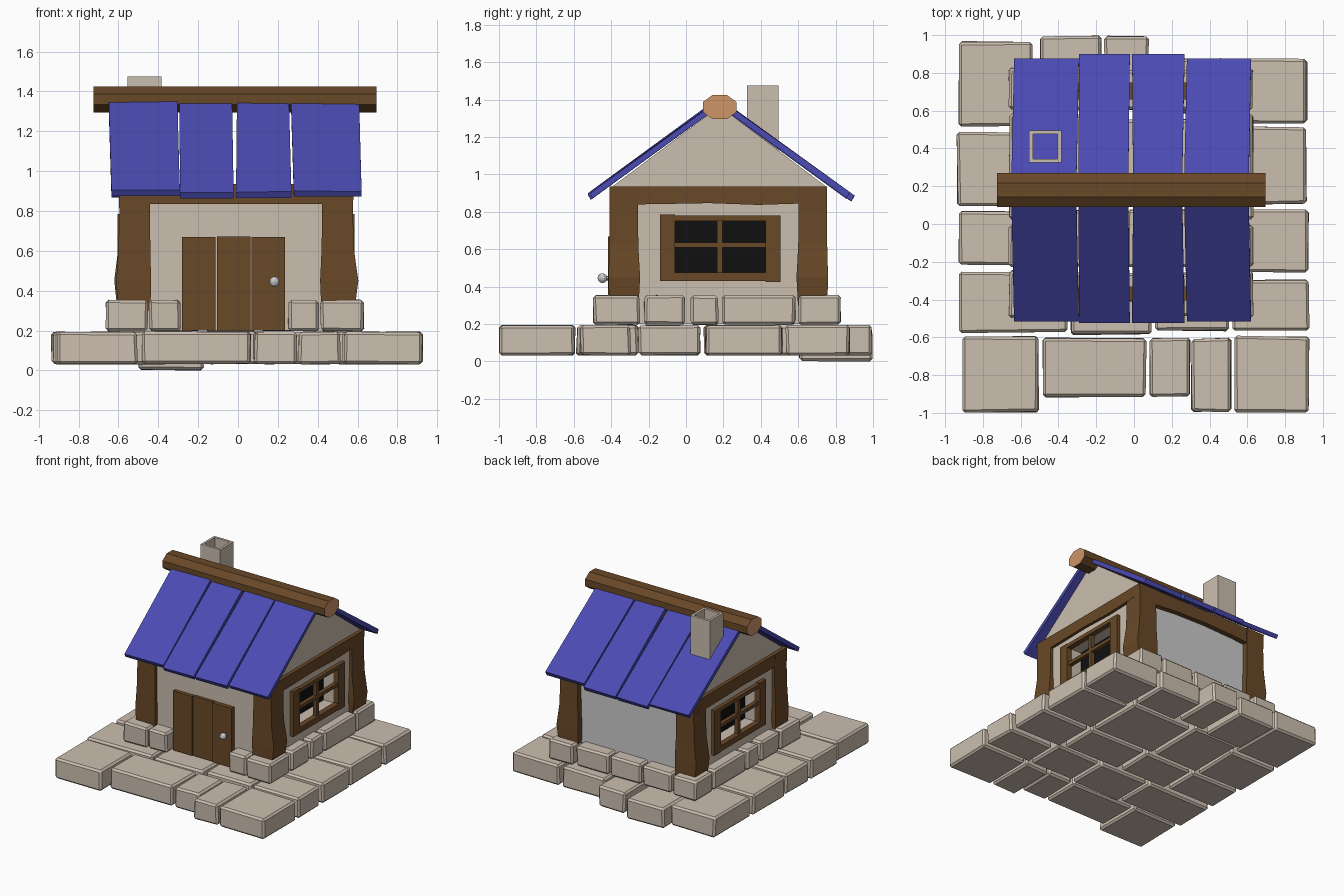
import bpy, bmesh, random
from math import cos, sin, pi
from mathutils import Vector

if "Cube" in bpy.data.objects:
    bpy.data.objects.remove(bpy.data.objects["Cube"])

random.seed(4)


def material(name, rgb):
    m = bpy.data.materials.new(name)
    m.diffuse_color = (*rgb, 1)
    m.use_nodes = True
    m.node_tree.nodes["Principled BSDF"].inputs["Base Color"].default_value = m.diffuse_color
    return m


STONE = material("stone", (0.60, 0.515, 0.43))
WOOD = material("wood", (0.14, 0.065, 0.02))
CUT = material("cut_wood", (0.61, 0.30, 0.14))
BLUE = material("roof_blue", (0.07, 0.07, 0.45))
DARK = material("dark_glass", (0.005, 0.005, 0.005))


def finish(bm, name, mat):
    bmesh.ops.recalc_face_normals(bm, faces=bm.faces)
    me = bpy.data.meshes.new(name)
    bm.to_mesh(me)
    bm.free()
    ob = bpy.data.objects.new(name, me)
    bpy.context.collection.objects.link(ob)
    if mat:
        me.materials.append(mat)
    return ob


def loft(name, rings, mat, caps=True):
    """Skin a sequence of equal-length point rings."""
    bm = bmesh.new()
    vs = [[bm.verts.new(p) for p in r] for r in rings]
    n = len(vs[0])
    for a, b in zip(vs, vs[1:]):
        for i in range(n):
            bm.faces.new((a[i], a[(i + 1) % n], b[(i + 1) % n], b[i]))
    if caps:
        bm.faces.new(vs[0])
        bm.faces.new(vs[-1])
    return finish(bm, name, mat)


def rect_z(x0, x1, y0, y1, z):
    return [(x0, y0, z), (x1, y0, z), (x1, y1, z), (x0, y1, z)]


def rect_x(x, y0, y1, z0, z1):
    return [(x, y0, z0), (x, y1, z0), (x, y1, z1), (x, y0, z1)]


def box(name, x0, x1, y0, y1, z0, z1, mat):
    return loft(name, [rect_z(x0, x1, y0, y1, z) for z in (z0, z1)], mat)


def stone(name, x0, x1, y0, y1, z0, z1):
    """Rough block: corners pulled in at random, edges chamfered."""
    bm = bmesh.new()
    bmesh.ops.create_cube(bm, size=1)
    c = Vector(((x0 + x1) / 2, (y0 + y1) / 2, (z0 + z1) / 2))
    d = Vector((x1 - x0, y1 - y0, z1 - z0))
    for v in bm.verts:
        v.co = Vector([c[i] + v.co[i] * (d[i] - random.uniform(0, (0.02, 0.02, 0.008)[i]))
                       for i in range(3)])
    bmesh.ops.bevel(bm, geom=bm.edges[:], offset=0.014, segments=1, affect='EDGES')
    return finish(bm, name, STONE)


# Paving slabs: rows of (x0, x1, y0, y1)
paving_rows = [
    [(-.91, -.50, -1, -.59), (-.49, .07, -.92, -.60), (.08, .30, -.92, -.60),
     (.30, .52, -1, -.60), (.53, .93, -1, -.59)],
    [(-.93, -.35, -.58, -.25), (-.34, .10, -.59, -.25), (.11, .51, -.57, -.25),
     (.52, .93, -.57, -.29)],
    [(-.93, -.50, -.22, .07), (-.48, -.06, -.23, .08), (-.04, .47, -.23, .08),
     (.49, .93, -.26, .08)],
    [(-.94, -.52, .09, .49), (-.50, -.10, .10, .58), (-.08, .47, .10, .56),
     (.49, .92, .10, .52)],
    [(-.93, -.53, .51, .97), (-.16, .08, .60, 1), (.10, .48, .58, .88),
     (.50, .92, .53, .88)],
]
for row in paving_rows:
    for r in row:
        stone("paving_stone", *r, 0.03, 0.195)
stone("sunken_paving_stone", -.50, -.17, .60, 1, 0, 0.165)

# Foundation course around the walls
sides = [(-.50, -.24), (-.23, .00), (.02, .18), (.19, .59), (.60, .83)]
for y0, y1 in sides:
    stone("foundation_stone", .41, .635, y0, y1, .195, .355)
    stone("foundation_stone", -.665, -.45, y0, y1, .195, .355)
for x0, x1 in [(-.45, -.28), (.245, .41)]:
    stone("foundation_stone", x0, x1, -.49, -.26, .195, .355)
for x0, x1 in [(-.44, -.18), (-.17, .10), (.11, .40)]:
    stone("foundation_stone", x0, x1, .60, .82, .195, .355)

# Walls: house is centred on x = CX
CX = -0.01
box("front_wall", -.53, .51, -.385, -.35, .2, .93, STONE)
box("back_wall", -.53, .51, .68, .71, .2, .93, None)

# Corner posts with an uneven, hand-hewn outline
for sx in (-1, 1):
    for y_out, y_in in ((-.41, -.255), (.755, .60)):
        rings = []
        for z, flare in ((.30, .005), (.45, .025), (.62, .0), (.80, -.006), (.935, 0)):
            f = flare * random.uniform(.4, 1)
            sy = -1 if y_out < 0 else 1
            rings.append(rect_z(CX + sx * (.59 + f), CX + sx * (.43 - f / 3),
                                y_out + sy * f * .2, y_in - sy * f * .4, z))
        loft("corner_post", rings, WOOD)

# Wall plates (top beams) with wavy undersides
ts = [0, .2, .45, .7, 1]
for name, ya, yb, low in (("front_beam", -.405, -.33, 0), ("back_beam", .75, .66, .03)):
    rings = [rect_x(-.55 + 1.08 * t, ya, yb, .835 - low * (2 * t - 1) ** 2, .935) for t in ts]
    loft(name, rings, WOOD)
for sx in (-1, 1):
    rings = []
    for t in ts:
        y, z = -.35 + 1.05 * t, .84 + random.uniform(-.008, .008)
        xo, xi = CX + sx * .588, CX + sx * .50
        rings.append([(xo, y, z), (xo, y, .935), (xi, y, .935), (xi, y, z)])
    loft("side_beam", rings, WOOD)

# Side walls with window openings, windows and gables
for sx in (-1, 1):
    def X(v):
        return CX + sx * v
    hole = (-.065, .43, .47, .755)
    loft("side_wall", [rect_x(X(.52), -.38, .71, .2, .93), rect_x(X(.565), -.38, .71, .2, .93),
                       rect_x(X(.565), *hole), rect_x(X(.46), *hole)], STONE, caps=False)
    loft("window_pane", [rect_x(X(.455), *hole), rect_x(X(.46), *hole)], DARK)
    bars = [("window_frame", -.14, -.06, .43, .785), ("window_frame", .425, .505, .425, .78),
            ("window_frame", -.07, .44, .43, .475), ("window_frame", -.07, .44, .75, .78),
            ("window_mullion", .165, .195, .47, .755), ("window_crossbar", -.065, .43, .608, .635)]
    for name, y0, y1, z0, z1 in bars:
        depth = (.55, .595) if "frame" in name else (.55, .582)
        loft(name, [rect_x(X(d), y0, y1, z0, z1) for d in depth], WOOD)
    loft("gable", [[(X(d), -.40, .93), (X(d), .755, .93), (X(d), .18, 1.365)]
                   for d in (.52, .56)], STONE)

# Door planks and knob
for x0, x1, y in ((-.28, -.112, -.415), (-.105, .062, -.41), (.068, .237, -.418)):
    box("door_plank", x0, x1, y, -.38, .2, .672 - random.uniform(0, .004), WOOD)
bpy.ops.mesh.primitive_uv_sphere_add(segments=10, ring_count=6, radius=.026,
                                     location=(.183, -.447, .445))
bpy.context.object.name = "door_knob"
bpy.ops.mesh.primitive_cylinder_add(vertices=8, radius=.012, depth=.04,
                                    location=(.183, -.425, .445), rotation=(pi / 2, 0, 0))
bpy.context.object.name = "door_knob_stem"

# Roof planks, both slopes: (top x0, x1, eave x0, x1, run)
planks = [(-.65, -.305, -.635, -.292, .695), (-.295, -.03, -.29, -.022, .72),
          (-.005, .255, -.01, .268, .72), (.265, .607, .28, .62, .695)]
SLOPE, THICK = .727, .028
for side in (-1, 1):
    for a0, a1, b0, b1, run in planks:
        lift = random.uniform(-.005, .005)
        if side < 0:
            run = min(run, .705)
        rings = []
        for x0, x1, d in ((a0, a1, .03), (b0, b1, run)):
            z = 1.405 - SLOPE * d + lift
            y = .18 + side * d
            rings.append([(x0, y, z), (x1, y, z + random.uniform(-.006, .006)),
                          (x1, y - side * .016, z - THICK), (x0, y - side * .016, z - THICK)])
        loft("roof_plank", rings, BLUE)

# Ridge log with pale sawn ends
ring = [(.18 + .09 * cos(pi / 8 + i * pi / 4) / cos(pi / 8),
         1.36 + .065 * sin(pi / 8 + i * pi / 4) / cos(pi / 8)) for i in range(8)]
log = loft("ridge_log", [[(x, y, z) for y, z in ring] for x in (-.725, .695)], WOOD)
log.data.materials.append(CUT)
for p in log.data.polygons:
    if abs(p.normal.x) > .9:
        p.material_index = 1

# Hollow chimney
loft("chimney", [rect_z(-.47 - h, -.47 + h, .41 - h, .41 + h, z)
                 for h, z in ((.085, 1.08), (.085, 1.475), (.066, 1.475), (.066, 1.12))], STONE)
